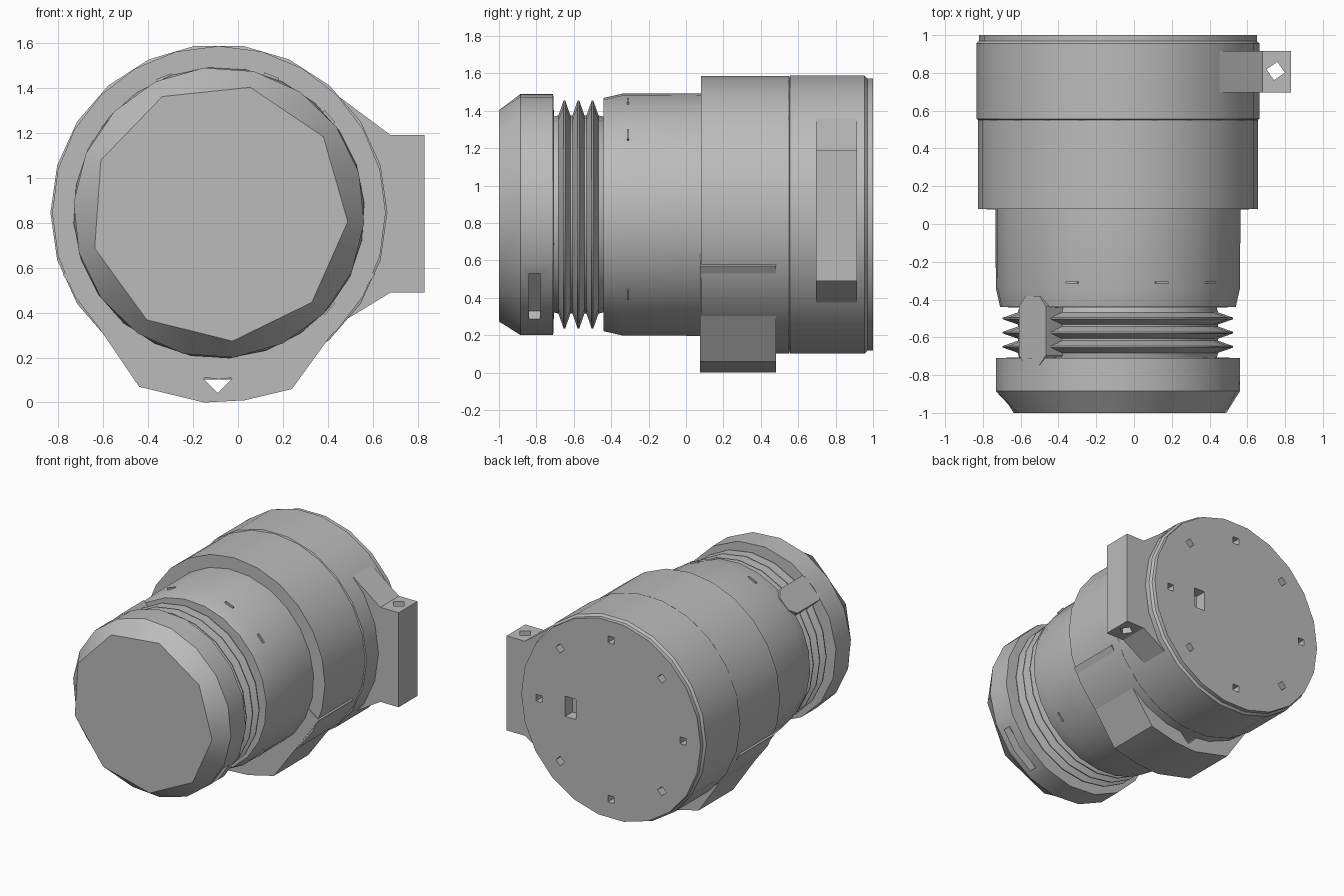
import bpy, bmesh, math
from mathutils import Matrix, Vector

CX, CZ = -0.085, 0.845  # barrel axis, running along y

cube = bpy.data.objects.get("Cube")
if cube:
    bpy.data.objects.remove(cube, do_unlink=True)

grey = bpy.data.materials.new("metal grey")
grey.use_nodes = True
grey.diffuse_color = (0.5, 0.5, 0.5, 1)
grey.node_tree.nodes["Principled BSDF"].inputs["Base Color"].default_value = (0.5, 0.5, 0.5, 1)


def finish(name, bm, angle=35):
    bmesh.ops.recalc_face_normals(bm, faces=bm.faces)
    mesh = bpy.data.meshes.new(name)
    bm.to_mesh(mesh)
    bm.free()
    ob = bpy.data.objects.new(name, mesh)
    bpy.context.collection.objects.link(ob)
    mesh.materials.append(grey)
    smooth(ob, angle)
    return ob


def smooth(ob, angle=35):
    bpy.ops.object.select_all(action='DESELECT')
    ob.select_set(True)
    bpy.context.view_layer.objects.active = ob
    bpy.ops.object.shade_smooth_by_angle(angle=math.radians(angle))


def revolve(name, profile, sides=20, turn=0.0, facet_front=False, angle=35):
    """Sweep (radius, y) points round the barrel axis and cap both ends."""
    bm = bmesh.new()
    rings = []
    for n, (r, y) in enumerate(profile):
        ring = []
        for i in range(sides):
            a = math.radians(turn) + math.tau * i / sides
            k = math.cos(math.tau / sides) if facet_front and n == 0 and i % 2 else 1
            ring.append(bm.verts.new((CX + r * k * math.cos(a), y, CZ + r * k * math.sin(a))))
        rings.append(ring)
    for low, high in zip(rings, rings[1:]):
        for i in range(sides):
            j = (i + 1) % sides
            bm.faces.new((low[i], low[j], high[j], high[i]))
    bm.faces.new(rings[0])
    bm.faces.new(rings[-1])
    return finish(name, bm, angle)


def slab(name, outline, y0, y1):
    """Extrude an (x, z) outline along y."""
    bm = bmesh.new()
    face = bm.faces.new([bm.verts.new((x, y0, z)) for x, z in outline])
    out = bmesh.ops.extrude_face_region(bm, geom=[face])
    moved = [v for v in out["geom"] if isinstance(v, bmesh.types.BMVert)]
    bmesh.ops.translate(bm, verts=moved, vec=(0, y1 - y0, 0))
    return finish(name, bm, 20)


def box(name, size, matrix):
    bm = bmesh.new()
    bmesh.ops.create_cube(bm, size=1)
    bmesh.ops.scale(bm, vec=size, verts=bm.verts)
    bmesh.ops.transform(bm, matrix=matrix, verts=bm.verts)
    return finish(name, bm)


def on_barrel(degrees, radius, y):
    """Frame on the barrel: local x points outward, local y along the axis."""
    turn = Matrix.Rotation(-math.radians(degrees), 4, 'Y')
    return Matrix.Translation((CX, y, CZ)) @ turn @ Matrix.Translation((radius, 0, 0))


def cut(target, cutters):
    """Subtract the cutters, then remove them."""
    for c in cutters:
        c.hide_render = True
        mod = target.modifiers.new("cut", 'BOOLEAN')
        mod.operation, mod.solver, mod.object = 'DIFFERENCE', 'EXACT', c
        bpy.context.view_layer.objects.active = target
        bpy.ops.object.modifier_apply(modifier=mod.name)
        bpy.data.objects.remove(c, do_unlink=True)
    smooth(target)


# Front cap with a nine-sided face and a slot low on one side
cap = revolve("front_cap", [(0.575, -1), (0.648, -0.885), (0.648, -0.71), (0.5, -0.705)],
              18, -4, facet_front=True)
cut(cap, [box("slot_cutter", (0.16, 0.06, 0.34), on_barrel(-45, 0.64, -0.81))])

# Ribbed neck
ribs = [(0.52, -0.72)]
for y in (-0.65, -0.575, -0.5):
    ribs += [(0.53, y - 0.032), (0.61, y - 0.004), (0.61, y + 0.004), (0.53, y + 0.032)]
revolve("ribbed_neck", ribs + [(0.52, -0.43)], angle=25)

# Connector block bridging the ribs
bm = bmesh.new()
outline = [(-0.1, -0.13), (-0.05, -0.185), (0.05, -0.185), (0.1, -0.13),
           (0.1, 0.13), (0.05, 0.185), (-0.05, 0.185), (-0.1, 0.13)]
face = bm.faces.new([bm.verts.new((0, y, t)) for t, y in outline])
out = bmesh.ops.extrude_face_region(bm, geom=[face])
bmesh.ops.translate(bm, vec=(0.13, 0, 0),
                    verts=[v for v in out["geom"] if isinstance(v, bmesh.types.BMVert)])
bmesh.ops.transform(bm, matrix=on_barrel(135, 0.51, -0.565), verts=bm.verts)
finish("neck_connector", bm)

# Main barrel, with small raised index marks
revolve("barrel", [(0.51, -0.442), (0.625, -0.44), (0.648, -0.34), (0.65, 0.1)], 24, 4)
for n, a in enumerate((112, 69, 41, -41)):
    box(f"index_mark_{n + 1}", (0.02, 0.012, 0.07), on_barrel(a, 0.645, -0.31))

# Wide collar and its foot with a through hole
revolve("collar", [(0.742, 0.08), (0.742, 0.55)], 24)
foot = slab("foot", [(-0.78, 0.57), (-0.44, 0.07), (-0.15, 0), (0.03, 0.01), (0.24, 0.06),
                     (0.61, 0.57), (0.3, 0.8), (-0.5, 0.8)], 0.076, 0.48)
cut(foot, [box("foot_hole_cutter", (0.09, 1, 0.09),
               Matrix.Translation((-0.09, 0.28, 0.105)) @ Matrix.Rotation(math.pi / 4, 4, 'Y'))])

# Rear housing with a ring of screw holes and an off-centre socket
rear = revolve("rear_housing", [(0.73, 0.548), (0.75, 0.556), (0.75, 0.955),
                                (0.735, 0.97), (0.735, 1)], 22)
cutters = [box("screw_hole_cutter", (0.05, 0.2, 0.05), on_barrel(45 * i, 0.59, 1))
           for i in range(8)]
cutters.append(box("socket_cutter", (0.09, 0.3, 0.15), Matrix.Translation((0.245, 1, CZ))))
cut(rear, cutters)

# Side lug with a vertical hole
lug = slab("side_lug", [(0.68, 1.19), (0.83, 1.19), (0.83, 0.49), (0.68, 0.49),
                        (0.4, 0.32), (0.2, 0.5), (0.2, 1.2), (0.37, 1.42)], 0.695, 0.915)
cut(lug, [box("lug_hole_cutter", (0.07, 0.07, 2),
              Matrix.Translation((0.75, 0.81, CZ)) @ Matrix.Rotation(0.6, 4, 'Z'))])
